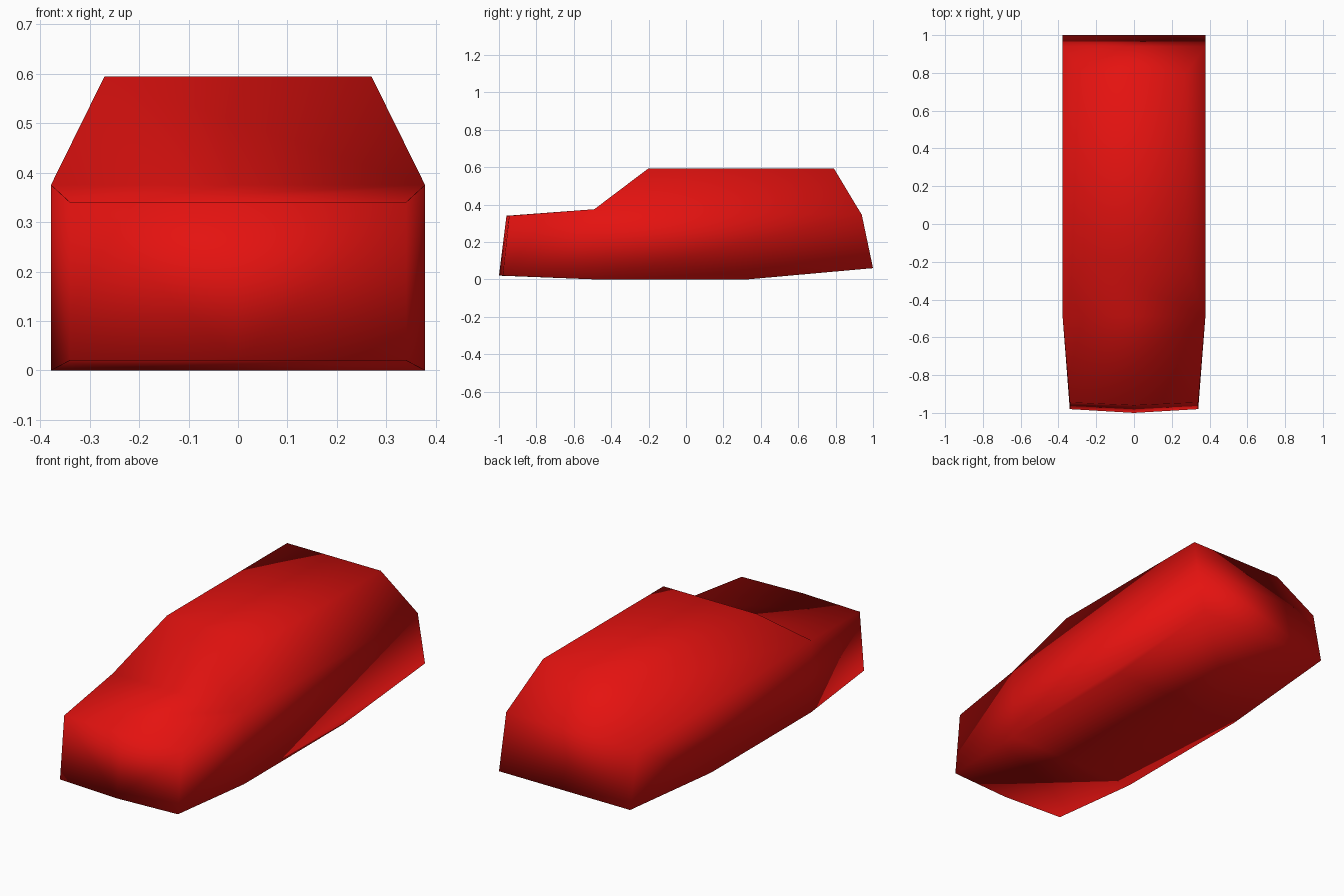
import bpy
import bmesh

if "Cube" in bpy.data.objects:
    bpy.data.objects.remove(bpy.data.objects["Cube"], do_unlink=True)

# Red paint
RED = (0.78, 0.006, 0.005, 1.0)
paint = bpy.data.materials.new("red_paint")
paint.use_nodes = True
paint.diffuse_color = RED
bsdf = next(n for n in paint.node_tree.nodes if n.type == 'BSDF_PRINCIPLED')
bsdf.inputs["Base Color"].default_value = RED

# Named corners on the left half: half width, y, z
corners = {
    "nose_low": (0.34, -0.98, 0.02),
    "nose_high": (0.34, -0.945, 0.34),
    "cowl": (0.378, -0.49, 0.375),
    "roof_front": (0.27, -0.2, 0.594),
    "roof_back": (0.27, 0.79, 0.594),
    "tail_high": (0.378, 0.94, 0.345),
    "tail_low": (0.378, 1.0, 0.06),
    "belly_back": (0.378, 0.33, 0.0),
    "belly_front": (0.378, -0.49, 0.0),
}

bm = bmesh.new()
left = {name: bm.verts.new(co) for name, co in corners.items()}
right = {name: bm.verts.new((-x, y, z)) for name, (x, y, z) in corners.items()}

# Slightly pointed nose
tip_low = bm.verts.new((0, -1.0, 0.02))
tip_high = bm.verts.new((0, -0.96, 0.34))

# Side panels, cabin sides, tapered front wings and nose halves
for side in (left, right):
    for panel in (
        ("cowl", "tail_high", "tail_low", "belly_back", "belly_front"),
        ("cowl", "roof_front", "roof_back", "tail_high"),
        ("nose_low", "nose_high", "cowl", "belly_front"),
    ):
        bm.faces.new([side[name] for name in panel])
    bm.faces.new((tip_low, tip_high, side["nose_high"], side["nose_low"]))

# Windscreen, roof, rear window, tail and floor
strip = ["cowl", "roof_front", "roof_back", "tail_high", "tail_low",
         "belly_back", "belly_front"]
for a, b in zip(strip, strip[1:]):
    bm.faces.new((left[a], left[b], right[b], right[a]))

# Bonnet and front floor, each meeting the nose point
for tip, front, back in ((tip_high, "nose_high", "cowl"),
                         (tip_low, "nose_low", "belly_front")):
    bm.faces.new((left[front], left[back], right[back], right[front], tip))

bmesh.ops.recalc_face_normals(bm, faces=bm.faces[:])
for face in bm.faces:
    face.smooth = True

mesh = bpy.data.meshes.new("car_body")
bm.to_mesh(mesh)
bm.free()
mesh.materials.append(paint)
body = bpy.data.objects.new("car_body", mesh)
bpy.context.collection.objects.link(body)
